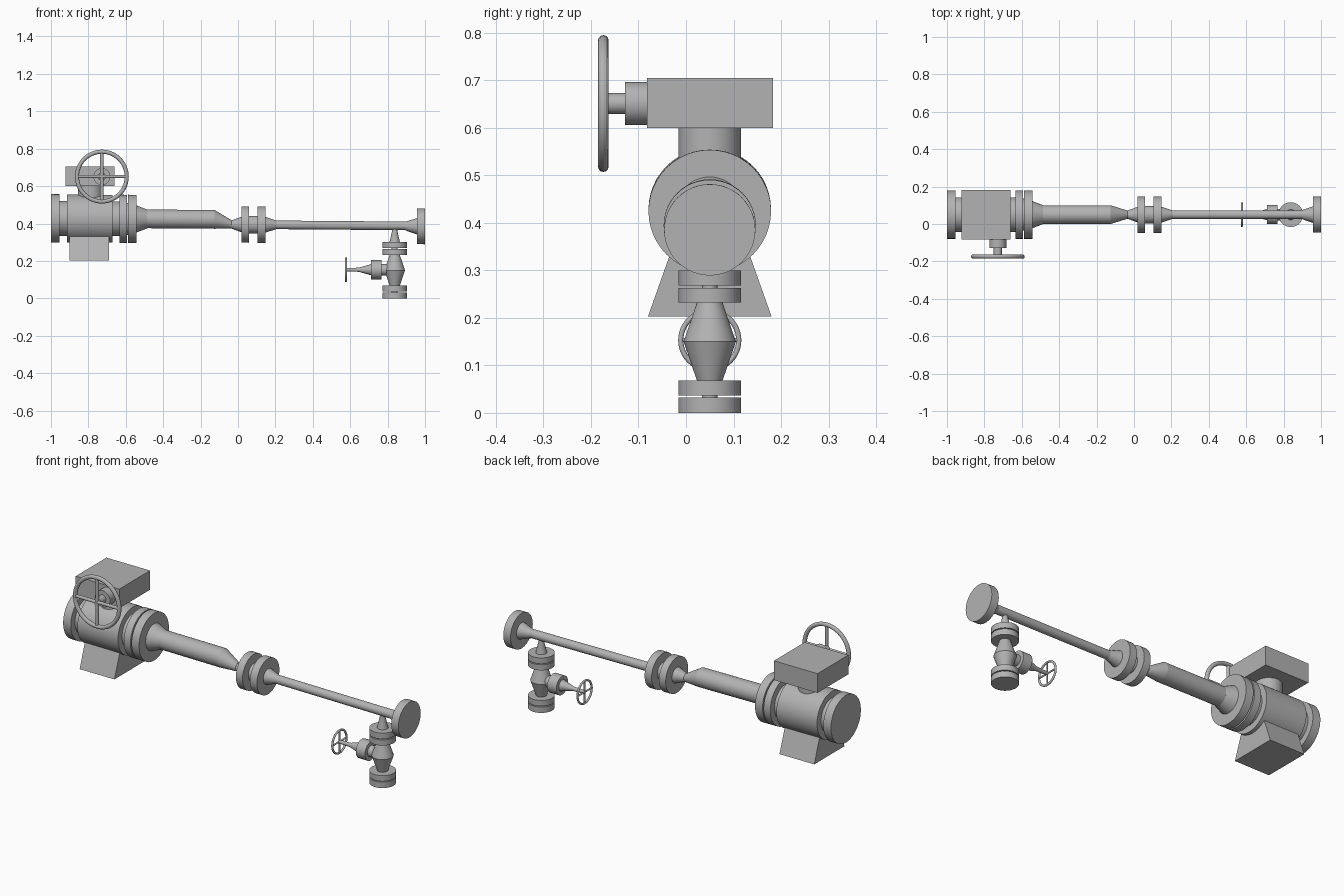
import bpy, bmesh, math
from mathutils import Vector

cube = bpy.data.objects.get("Cube")
if cube:
    bpy.data.objects.remove(cube)

steel = bpy.data.materials.new("grey_steel")
steel.use_nodes = True
GREY = (0.45, 0.45, 0.45, 1)
steel.diffuse_color = GREY
steel.node_tree.nodes["Principled BSDF"].inputs["Base Color"].default_value = GREY

AXIS_Y = 0.05   # depth of the pipeline centre line


def finish(name, bm, smooth=True):
    bmesh.ops.recalc_face_normals(bm, faces=bm.faces)
    mesh = bpy.data.meshes.new(name)
    bm.to_mesh(mesh)
    bm.free()
    obj = bpy.data.objects.new(name, mesh)
    bpy.context.collection.objects.link(obj)
    mesh.materials.append(steel)
    if smooth:
        bpy.ops.object.select_all(action='DESELECT')
        obj.select_set(True)
        bpy.context.view_layer.objects.active = obj
        bpy.ops.object.shade_smooth_by_angle(angle=math.radians(25))
    return obj


def loft(name, rings, axis, sides=48):
    """Round part through (centre, radius) rings, capped at both ends."""
    bm = bmesh.new()
    axis = Vector(axis)
    u = axis.orthogonal().normalized()
    v = axis.cross(u).normalized()
    loops = []
    for centre, r in rings:
        loops.append([bm.verts.new(Vector(centre) + r * (u * math.cos(a) + v * math.sin(a)))
                      for a in (math.tau * i / sides for i in range(sides))])
    for a, b in zip(loops, loops[1:]):
        for i in range(sides):
            j = (i + 1) % sides
            bm.faces.new((a[i], a[j], b[j], b[i]))
    bm.faces.new(loops[0])
    bm.faces.new(loops[-1])
    return finish(name, bm)


def along_x(name, z, profile, slope=-0.008):
    """Turned part on the gently falling pipeline; profile holds (x, radius)."""
    x0 = profile[0][0]
    return loft(name, [((x, AXIS_Y, z + slope * (x - x0)), r) for x, r in profile], (1, 0, 0))


def along_z(name, x, profile):
    return loft(name, [((x, AXIS_Y, z), r) for z, r in profile], (0, 0, 1))


def along_y(name, x, z, profile):
    return loft(name, [((x, y, z), r) for y, r in profile], (0, 1, 0))


def block(name, x, z, y_bottom, y_top):
    """Box whose depth range may differ between bottom and top."""
    bm = bmesh.new()
    v = [[bm.verts.new((px, py, pz)) for px, py in
          ((x[0], ys[0]), (x[1], ys[0]), (x[1], ys[1]), (x[0], ys[1]))]
         for pz, ys in zip(z, (y_bottom, y_top))]
    bm.faces.new(v[0])
    bm.faces.new(v[1])
    for i in range(4):
        j = (i + 1) % 4
        bm.faces.new((v[0][i], v[0][j], v[1][j], v[1][i]))
    return finish(name, bm, smooth=False)


def handwheel(name, centre, axis, radius, tube):
    """Torus rim with two crossed spokes."""
    c, n = Vector(centre), Vector(axis)
    up = Vector((0, 0, 1))
    side = n.cross(up)
    bm = bmesh.new()
    loops = []
    for i in range(48):
        a = math.tau * i / 48
        d = side * math.cos(a) + up * math.sin(a)
        loops.append([bm.verts.new(c + d * (radius + tube * math.cos(b)) + n * tube * math.sin(b))
                      for b in (math.tau * k / 12 for k in range(12))])
    for i in range(48):
        a, b = loops[i], loops[(i + 1) % 48]
        for k in range(12):
            m = (k + 1) % 12
            bm.faces.new((a[k], a[m], b[m], b[k]))
    finish(name + "_rim", bm)
    for label, d in (("upright", up), ("level", side)):
        loft(f"{name}_{label}_spoke", [(c - d * radius, tube * 0.8), (c + d * radius, tube * 0.8)], d, 12)


# Large valve: end flange, body and paired outlet flange
along_x("large_valve_body", 0.428, [
    (-1.0, 0.129), (-0.954, 0.129), (-0.954, 0.093), (-0.915, 0.093), (-0.915, 0.128),
    (-0.67, 0.128), (-0.67, 0.093), (-0.634, 0.093), (-0.634, 0.129), (-0.594, 0.129)])
along_x("large_outlet_flange", 0.425, [
    (-0.596, 0.085), (-0.587, 0.085), (-0.587, 0.129), (-0.542, 0.129),
    (-0.542, 0.072), (-0.485, 0.05)])
block("support_foot", (-0.9, -0.69), (0.203, 0.4), (-0.08, 0.18), (-0.01, 0.11))

# Gearbox and its large handwheel
along_z("gearbox_neck", -0.79, [(0.5, 0.066), (0.61, 0.066)])
block("gearbox", (-0.922, -0.659), (0.6, 0.705), (-0.082, 0.183), (-0.082, 0.183))
along_y("gearbox_hub", -0.728, 0.651, [
    (-0.174, 0.022), (-0.128, 0.022), (-0.128, 0.045), (-0.08, 0.045)])
handwheel("large_handwheel", (-0.728, -0.174, 0.651), (0, 1, 0), 0.133, 0.011)

# Wide pipe with flat-bottomed reducer
along_x("wide_pipe", 0.425, [(-0.49, 0.05), (-0.125, 0.05)])
loft("eccentric_reducer", [((-0.125, AXIS_Y, 0.422), 0.05), ((-0.035, AXIS_Y, 0.396), 0.022)], (1, 0, 0))

# Middle flange pair
along_x("middle_flanges", 0.395, [
    (-0.037, 0.021), (0.02, 0.042), (0.02, 0.097), (0.06, 0.097), (0.06, 0.047),
    (0.105, 0.047), (0.105, 0.097), (0.147, 0.097), (0.147, 0.042), (0.205, 0.023)])

# Narrow pipe and end flange
along_x("narrow_pipe", 0.393, [(0.2, 0.023), (0.9, 0.023)])
along_x("end_flange", 0.386, [(0.895, 0.023), (0.957, 0.044), (0.957, 0.096), (1.0, 0.096)])

# Drain branch with small valve
DRAIN_X = 0.838
along_z("drain_nozzle", DRAIN_X, [
    (0.385, 0.014), (0.36, 0.014), (0.3, 0.028), (0.3, 0.066), (0.268, 0.066),
    (0.268, 0.016), (0.26, 0.016)])
along_z("small_valve_body", DRAIN_X, [
    (0.263, 0.066), (0.232, 0.066), (0.232, 0.027), (0.15, 0.055),
    (0.068, 0.027), (0.068, 0.066), (0.037, 0.066)])
along_z("drain_outlet_flange", DRAIN_X, [
    (0.04, 0.016), (0.032, 0.016), (0.032, 0.066), (0.0, 0.066)])

# Side bonnet, stem and small handwheel
along_x("small_valve_bonnet", 0.153, [
    (0.575, 0.009), (0.645, 0.011), (0.712, 0.03), (0.712, 0.051), (0.767, 0.051),
    (0.767, 0.03), (0.83, 0.03)], slope=0)
handwheel("small_handwheel", (0.577, AXIS_Y, 0.153), (1, 0, 0), 0.061, 0.0055)
